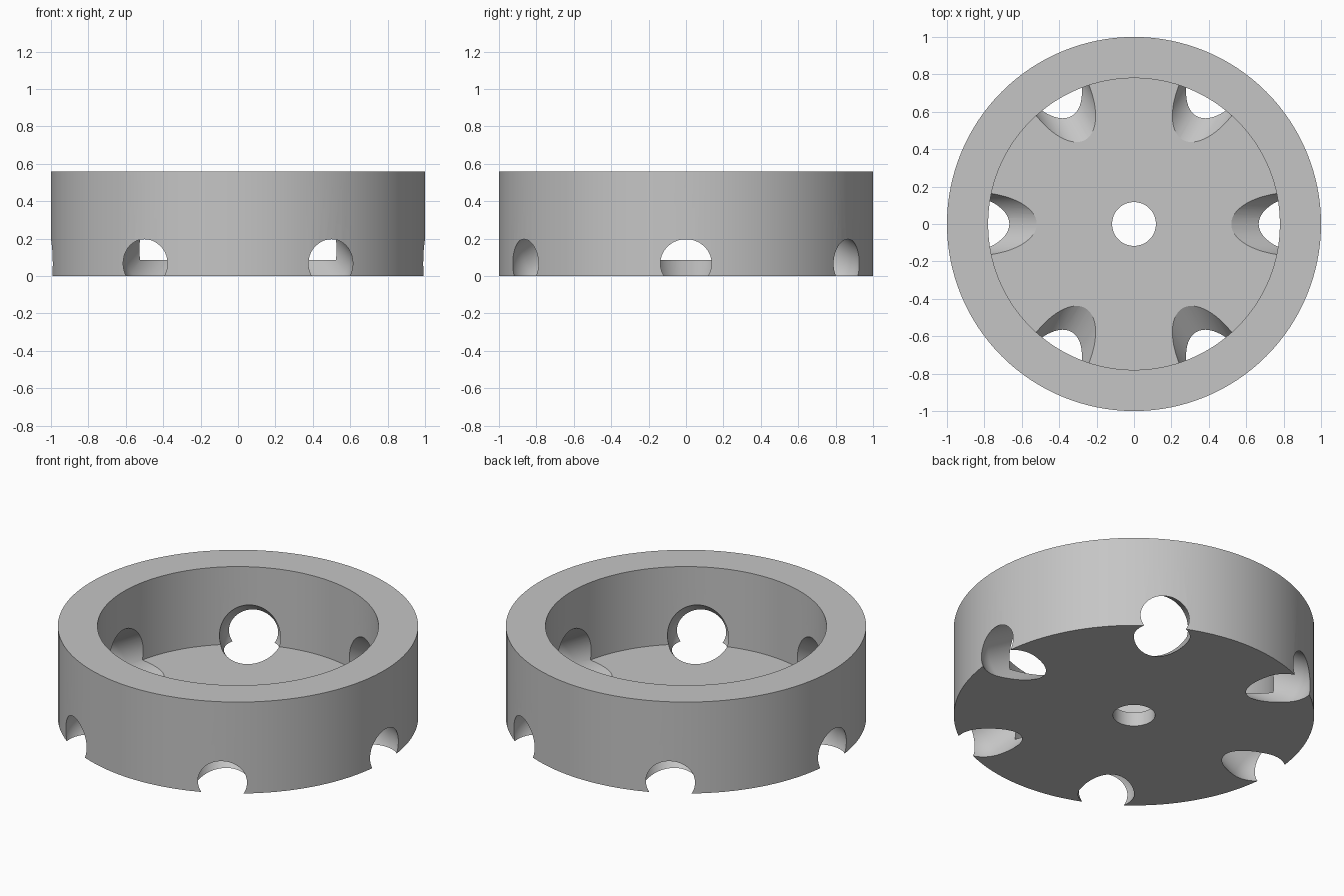
import bpy
import bmesh
from math import cos, sin, radians, tau
from mathutils import Matrix, Vector

cube = bpy.data.objects.get("Cube")
if cube:
    bpy.data.objects.remove(cube, do_unlink=True)

OUTER, INNER, BORE = 1.0, 0.78, 0.117
HEIGHT, FLOOR = 0.56, 0.085
HOLE_R, HOLE_LENGTH, TILT = 0.17, 0.5, 30
HOLE_END = Vector((0.89, 0, 0.067))
SEGMENTS = 128

grey = bpy.data.materials.new("plain grey")
grey.use_nodes = True
colour = (0.56, 0.56, 0.56, 1)
grey.diffuse_color = colour
grey.node_tree.nodes["Principled BSDF"].inputs["Base Color"].default_value = colour


def finish(bm, name):
    bmesh.ops.recalc_face_normals(bm, faces=bm.faces)
    mesh = bpy.data.meshes.new(name)
    bm.to_mesh(mesh)
    bm.free()
    mesh.materials.append(grey)
    obj = bpy.data.objects.new(name, mesh)
    bpy.context.collection.objects.link(obj)
    return obj


# Round dish: a closed wall-and-floor section turned around the z axis
profile = [(BORE, 0), (OUTER, 0), (OUTER, HEIGHT),
           (INNER, HEIGHT), (INNER, FLOOR), (BORE, FLOOR)]
bm = bmesh.new()
rings = []
for i in range(SEGMENTS):
    a = tau * i / SEGMENTS
    rings.append([bm.verts.new((r * cos(a), r * sin(a), z)) for r, z in profile])
for i, ring in enumerate(rings):
    following = rings[(i + 1) % SEGMENTS]
    for j in range(len(profile)):
        k = (j + 1) % len(profile)
        bm.faces.new((ring[j], following[j], following[k], ring[k]))
dish = finish(bm, "dish")

# Six round-ended slanting cutters for the drain holes
bm = bmesh.new()
for i in range(6):
    made = bmesh.ops.create_uvsphere(bm, u_segments=64, v_segments=32, radius=HOLE_R)
    for v in made["verts"]:
        if v.co.z > 0.001:
            v.co.z += HOLE_LENGTH
    place = (Matrix.Rotation(tau * i / 6, 4, "Z")
             @ Matrix.Translation(HOLE_END)
             @ Matrix.Rotation(radians(TILT - 90), 4, "Y"))
    bmesh.ops.transform(bm, matrix=place, verts=made["verts"])
cutter = finish(bm, "drain_hole_cutter")
cutter.hide_render = True

# Cut the holes, then drop the cutter
cut = dish.modifiers.new("drain holes", "BOOLEAN")
cut.operation = "DIFFERENCE"
cut.solver = "EXACT"
cut.object = cutter
bpy.ops.object.select_all(action="DESELECT")
dish.select_set(True)
bpy.context.view_layer.objects.active = dish
bpy.ops.object.modifier_apply(modifier=cut.name)
bpy.data.objects.remove(cutter, do_unlink=True)
bpy.ops.object.shade_smooth_by_angle(angle=radians(30))
